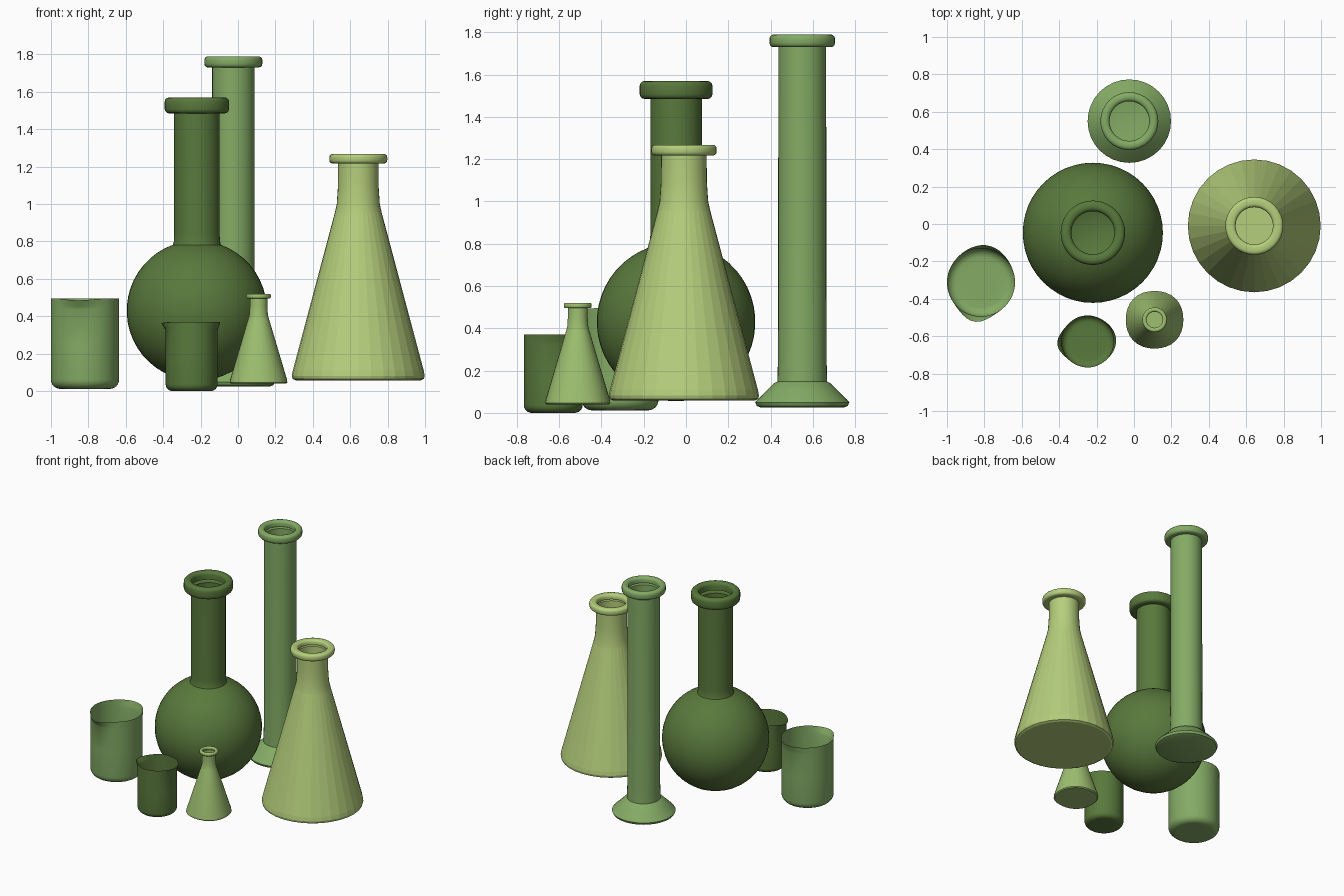
import bpy, bmesh
from math import sin, cos, pi, radians, sqrt

if "Cube" in bpy.data.objects:
    bpy.data.objects.remove(bpy.data.objects["Cube"])


def material(name, rgb):
    m = bpy.data.materials.new(name)
    m.diffuse_color = (*rgb, 1)
    m.use_nodes = True
    m.node_tree.nodes["Principled BSDF"].inputs["Base Color"].default_value = m.diffuse_color
    return m


DARK = material("dark_green", (0.10, 0.19, 0.045))
MID = material("mid_green", (0.23, 0.41, 0.13))
SOFT = material("soft_green", (0.34, 0.52, 0.16))
LIGHT = material("light_green", (0.46, 0.62, 0.20))


def lathe(name, centre, profile, mat, segs=32, shape=None, flat_below=None):
    """Spin a thin-walled (radius, z) profile; shape(angle, r, z) may bend each point."""
    bm = bmesh.new()
    rings = []
    for r, z in profile:
        if r == 0:
            rings.append([bm.verts.new((0, 0, z))] * segs)
            continue
        ring = []
        for i in range(segs):
            a = 2 * pi * i / segs
            rr, zz = shape(a, r, z) if shape else (r, z)
            ring.append(bm.verts.new((rr * cos(a), rr * sin(a), zz)))
        rings.append(ring)
    for lo, hi in zip(rings, rings[1:]):
        for i in range(segs):
            j = (i + 1) % segs
            bm.faces.new(list(dict.fromkeys((lo[i], lo[j], hi[j], hi[i]))))
    me = bpy.data.meshes.new(name)
    bm.to_mesh(me)
    bm.free()
    me.shade_smooth()
    me.set_sharp_from_angle(angle=radians(40))
    if flat_below:
        for p in me.polygons:
            p.use_smooth = p.center.z > flat_below
    me.materials.append(mat)
    ob = bpy.data.objects.new(name, me)
    ob.location = (*centre, 0)
    bpy.context.collection.objects.link(ob)
    return ob


def lip(neck, outer, inner, z0, z1):
    """Rolled collar that folds back into the mouth."""
    h, w = z1 - z0, (outer - inner)
    e, pts = min(h * 0.35, w * 0.4), [(neck, z0)]
    for cx, cz, start in ((outer - e, z0 + e, -90), (outer - e, z1 - e, 0), (inner + e, z1 - e, 90)):
        for k in range(4):
            a = radians(start + 30 * k)
            pts.append((cx + e * cos(a), cz + e * sin(a)))
    return pts + [(inner, z0 + 0.3 * h)]


def beaker(name, centre, r, z0, z1, spout_dir, mat):
    """Round-bottomed cup with a narrow pouring spout and a faint bulge opposite."""
    h, e = z1 - z0, r * 0.27
    prof = [(0, z0), (r * 0.5, z0)]
    prof += [(r - e + e * sin(t), z0 + e - e * cos(t)) for t in (radians(15 * k) for k in range(7))]
    prof += [(r, z0 + h * f) for f in (0.5, 0.88, 0.92, 0.95, 0.98, 1.0)]

    def shape(a, rr, z):
        k = max(0, (z - z0) / h - 0.88) / 0.12
        c = cos(a - radians(spout_dir))
        front, back = max(c, 0) ** 10, max(-c, 0) ** 5
        return rr * (1 + k * (0.17 * front + 0.10 * back)), z - k * 0.02 * h * front
    return lathe(name, centre, prof, mat, 48, shape)


# Beakers
beaker("large_beaker", (-0.818, -0.312), 0.182, 0.012, 0.495, 260, MID)
beaker("small_beaker", (-0.248, -0.628), 0.139, 0.0, 0.37, 185, DARK)

# Round-bottomed flask: sphere, straight neck, thick collar
R, zc, n = 0.375, 0.43, 0.122
cut = pi - 0.35
ball = [(R * sin(t), zc - R * cos(t)) for t in (cut * k / 22 for k in range(1, 23))]
lathe("round_flask", (-0.22, -0.047),
      [(0, zc - R)] + ball + [(n + 0.001, 0.80), (n, 0.84), (n, 1.40)] + lip(n, 0.172, 0.115, 1.485, 1.57),
      DARK, 48)

# Measuring cylinder: flared foot, long tube, collar
lathe("measuring_cylinder", (-0.025, 0.55),
      [(0, 0.025), (0.195, 0.025), (0.215, 0.033), (0.223, 0.05), (0.212, 0.063), (0.165, 0.108),
       (0.131, 0.142), (0.118, 0.148), (0.115, 0.25), (0.113, 1.65)]
      + lip(0.113, 0.155, 0.106, 1.73, 1.79), MID)

# Large conical flask
lathe("large_conical_flask", (0.643, -0.01),
      [(0, 0.058), (0.335, 0.058), (0.351, 0.066), (0.355, 0.082), (0.35, 0.11), (0.125, 0.955),
       (0.115, 1.0), (0.109, 1.09), (0.108, 1.17)]
      + lip(0.108, 0.155, 0.10, 1.217, 1.268), LIGHT, flat_below=0.9)


# Small conical flask, whose foot is very slightly squared
def squared(a, r, z):
    k = 0.04 * max(0, 1 - z / 0.4)
    return r * (1 + k * (1 - cos(4 * a)) / 2), z


lathe("small_conical_flask", (0.11, -0.512),
      [(0, 0.04), (0.147, 0.04), (0.154, 0.047), (0.152, 0.062), (0.056, 0.385), (0.05, 0.405),
       (0.047, 0.45), (0.047, 0.48)]
      + lip(0.047, 0.066, 0.043, 0.495, 0.52), SOFT, shape=squared)
